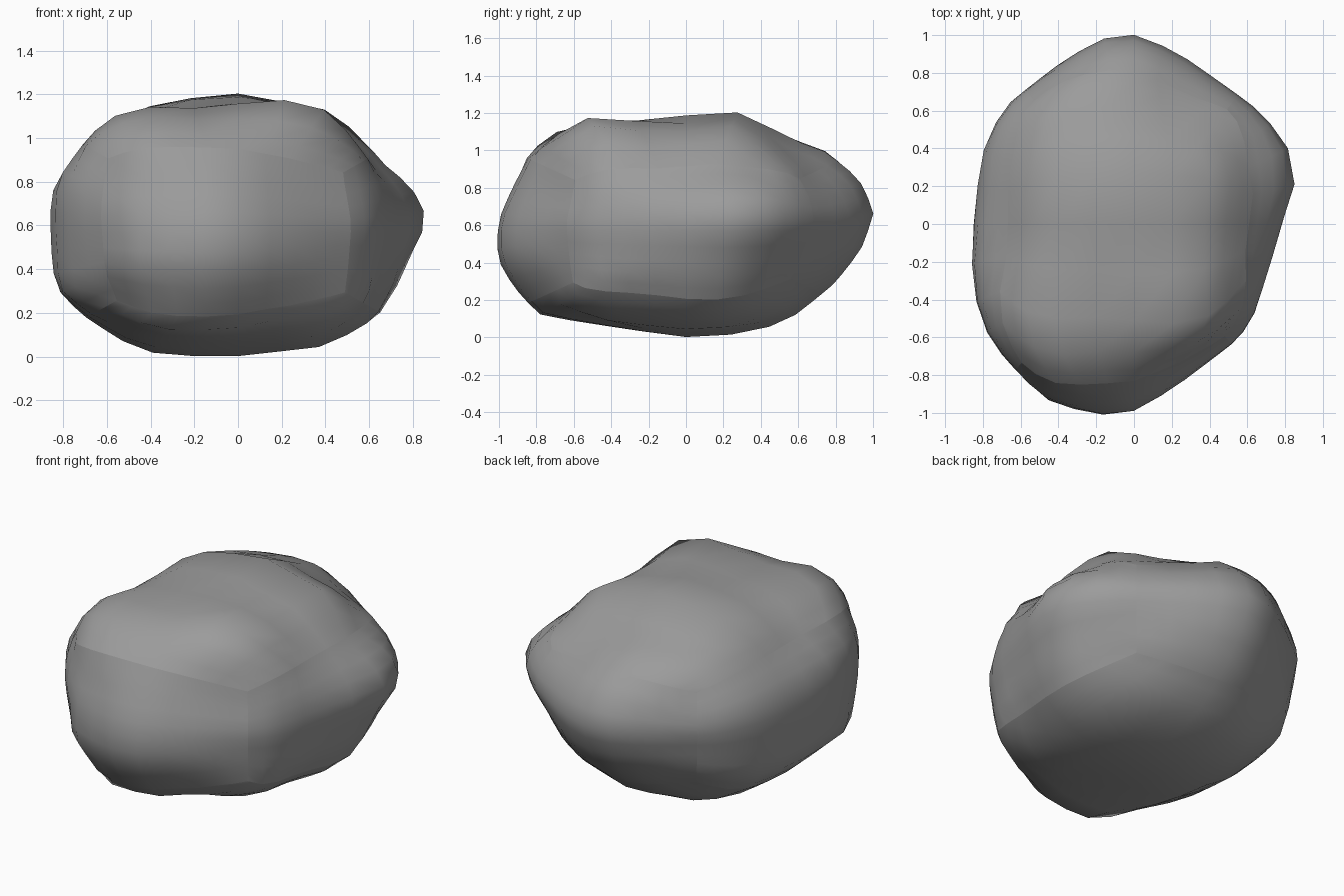
import bpy
import bmesh
from mathutils import Vector

if "Cube" in bpy.data.objects:
    bpy.data.objects.remove(bpy.data.objects["Cube"], do_unlink=True)

MIDDLE = 0.57                         # height of the rock's core
SEMI = Vector((0.85, 1.05, 0.48))     # proportions of the six patches

# Outlines of the rock in three planes, counter-clockwise
PLAN = [(.84, .22), (.82, .38), (.74, .51), (.64, .61), (.4, .78), (.27, .87),
        (.1, .96), (-.06, 1.01), (-.2, .95), (-.38, .84), (-.69, .6),
        (-.8, .37), (-.84, .1), (-.86, -.34), (-.77, -.63), (-.57, -.84),
        (-.44, -.94), (-.14, -1.01), (0, -.99), (.22, -.86), (.55, -.61),
        (.63, -.5), (.76, -.1)]
FRONT = [(.8, .62), (.75, .78), (.61, .95), (.33, 1.13), (.03, 1.19),
         (-.42, 1.15), (-.6, 1.07), (-.7, .95), (-.83, .8), (-.86, .64),
         (-.84, .31), (-.72, .19), (-.47, .03), (-.33, 0), (0, 0),
         (.38, .05), (.62, .18), (.71, .32)]
SIDE = [(1, .67), (.92, .85), (.75, 1.01), (.53, 1.08), (.2, 1.21), (0, 1.19),
        (-.2, 1.14), (-.49, 1.17), (-.69, 1.1), (-.83, .97), (-1, .62),
        (-1, .43), (-.9, .27), (-.77, .12), (-.45, .07), (.1, -.02),
        (.53, .07), (.79, .29), (.93, .47)]

# Swellings and hollows: place, reach, strength
DENTS = [((.17, -.02, 1.17), .18, -.03), ((.65, .3, .93), .15, -.04),
         ((.38, .3, 1.08), .2, .05), ((-.08, .25, 1.18), .25, .04),
         ((.72, .05, .88), .25, -.03), ((.82, .22, .65), .2, .03),
         ((.29, -.43, 1.12), .25, .13), ((-.1, -.57, 1.13), .18, -.04),
         ((-.52, -.72, .93), .25, .04), ((-.65, -.65, .3), .28, -.07),
         ((.2, .68, 1), .22, -.05), ((-.42, .6, 1), .25, .03),
         ((-.65, .05, 1.05), .25, -.03), ((.37, -.4, .1), .25, .05),
         ((.55, .05, .12), .2, .02), ((.64, .42, .25), .28, -.06)]


def cross(a, b):
    return a[0] * b[1] - a[1] * b[0]


def inverse_square(outline, d):
    """Inverse squared distance to the outline along a 2D direction."""
    if abs(d[0]) + abs(d[1]) < 1e-6:
        return 0.0
    for p, q in zip(outline, outline[1:] + outline[:1]):
        if cross(p, d) >= 0 and cross(d, q) >= 0:
            edge = (q[0] - p[0], q[1] - p[1])
            return (cross(d, edge) / cross(p, q)) ** 2
    return 1.0


def lowered(outline):
    return [(a, z - MIDDLE) for a, z in outline]


PLANES = [(PLAN, 0, 1), (lowered(FRONT), 0, 2), (lowered(SIDE), 1, 2)]


def surface_point(d):
    """Blend the three outlines into one body, then swell or hollow it."""
    total = 0.0
    for outline, i, j in PLANES:
        total += inverse_square(outline, (d[i], d[j]))
        # the axis directions are shared by two planes, so halve them
        total -= inverse_square(outline, (d[i], 0)) / 2
        total -= inverse_square(outline, (0, d[j])) / 2
    core = Vector((0, 0, MIDDLE))
    point = core + d / max(total, 0.3) ** 0.5
    push = 0.0
    for place, reach, strength in DENTS:
        gap = (point - Vector(place)).length
        push += strength * 2.718 ** (-(gap / reach) ** 2)
    return point + d * push


# Gridded block whose six patches stay separated by sharp edges
bm = bmesh.new()
bmesh.ops.create_cube(bm, size=2)
bmesh.ops.subdivide_edges(bm, edges=bm.edges[:], cuts=9, use_grid_fill=True)
bm.normal_update()
for edge in bm.edges:
    edge.smooth = edge.calc_face_angle(0) < 0.5
for face in bm.faces:
    face.smooth = True

# Round the block, then press it into the rock shape
for v in bm.verts:
    ball = v.co.normalized()
    v.co = surface_point(Vector(a * b for a, b in zip(ball, SEMI)).normalized())
bmesh.ops.smooth_vert(bm, verts=bm.verts[:], factor=0.25,
                      use_axis_x=True, use_axis_y=True, use_axis_z=True)
bmesh.ops.recalc_face_normals(bm, faces=bm.faces[:])

mesh = bpy.data.meshes.new("rock")
bm.to_mesh(mesh)
bm.free()
rock = bpy.data.objects.new("rock", mesh)
bpy.context.collection.objects.link(rock)

# Plain grey stone
stone = bpy.data.materials.new("grey_stone")
stone.use_nodes = True
colour = (0.33, 0.33, 0.33, 1)
stone.diffuse_color = colour
stone.node_tree.nodes["Principled BSDF"].inputs["Base Color"].default_value = colour
mesh.materials.append(stone)
